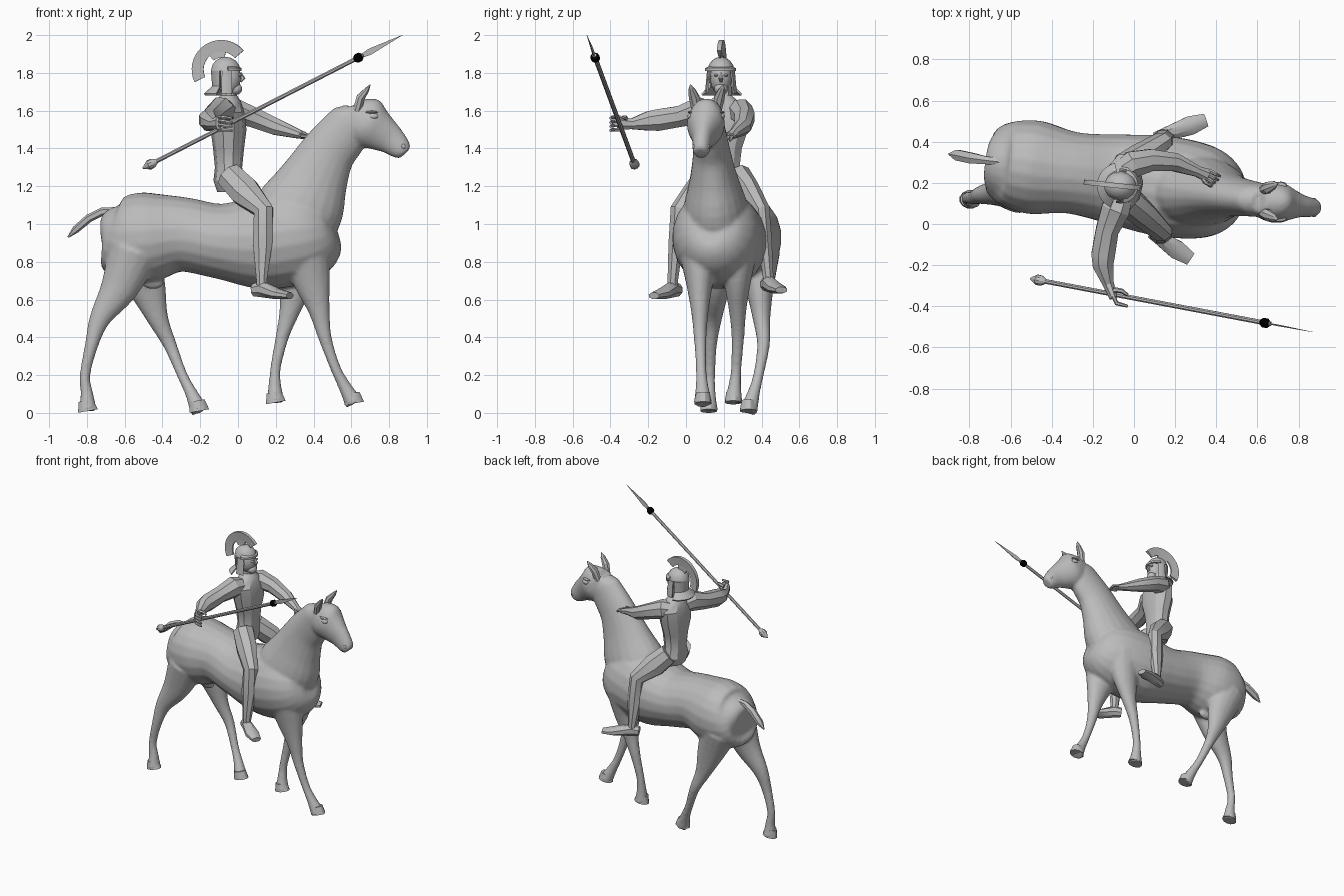
import bpy, bmesh
from math import sin, cos, pi, radians
from mathutils import Vector, Matrix

cube = bpy.data.objects.get("Cube")
if cube:
    bpy.data.objects.remove(cube)


def material(name, value):
    mat = bpy.data.materials.new(name)
    mat.use_nodes = True
    mat.diffuse_color = (value, value, value, 1)
    mat.node_tree.nodes["Principled BSDF"].inputs["Base Color"].default_value = mat.diffuse_color
    return mat


GREY, BLACK = material("stone grey", .5), material("black", 0)
X, Y, Z = Vector((1, 0, 0)), Vector((0, 1, 0)), Vector((0, 0, 1))
SIDES = (("right", -1), ("left", 1))


def spline(points, steps):
    """Catmull-Rom resampling of station tuples."""
    result = []
    last = len(points) - 1
    for i in range(last):
        before, start, end, after = (points[max(0, min(last, i + k))] for k in range(-1, 3))
        for step in range(steps):
            t = step / steps
            result.append([(2 * q + (r - p) * t + (2 * p - 5 * q + 4 * r - s) * t * t
                            + (3 * q - p - 3 * r + s) * t ** 3) / 2
                           for p, q, r, s in zip(before, start, end, after)])
    return result + [points[-1]]


def bridge(mesh, rings):
    count = len(rings[0])
    for ring, following in zip(rings, rings[1:]):
        for k in range(count):
            n = (k + 1) % count
            mesh.faces.new((ring[k], ring[n], following[n], following[k]))
    mesh.faces.new(rings[0])
    mesh.faces.new(rings[-1])


def tube(mesh, stations, sides=8, across=Y):
    """Loft ellipses; a station is x, y, z, half width along 'across', optional half depth."""
    stations = [tuple(s) if len(s) == 5 else (*s, s[-1]) for s in stations]
    rings = []
    for i, station in enumerate(stations):
        ahead, behind = stations[min(i + 1, len(stations) - 1)], stations[max(i - 1, 0)]
        along = (Vector(ahead[:3]) - Vector(behind[:3])).normalized()
        side = (across - across.dot(along) * along).normalized()
        depth = along.cross(side)
        angles = [2 * pi * (k + .5) / sides for k in range(sides)]
        rings.append([mesh.verts.new(Vector(station[:3]) + side * station[3] * cos(a)
                                     + depth * station[4] * sin(a)) for a in angles])
    bridge(mesh, rings)


def blob(mesh, place, size):
    bmesh.ops.create_uvsphere(mesh, u_segments=14, v_segments=8, radius=1,
                              matrix=Matrix.Translation(place) @ Matrix.Diagonal((*size, 1)))


def arc(mesh, section, start, end, matrix):
    """Sweep a closed (radius, height) section through part of a turn."""
    count = max(4, abs(end - start) // 9)
    angles = [radians(start + (end - start) * i / count) for i in range(count + 1)]
    bridge(mesh, [[mesh.verts.new(matrix @ Vector((r * cos(a), r * sin(a), h))) for r, h in section]
                  for a in angles])


def finish(name, mesh, mat=GREY):
    bmesh.ops.recalc_face_normals(mesh, faces=mesh.faces)
    data = bpy.data.meshes.new(name)
    mesh.to_mesh(data)
    mesh.free()
    data.materials.append(mat)
    part = bpy.data.objects.new(name, data)
    bpy.context.collection.objects.link(part)
    bpy.ops.object.select_all(action='DESELECT')
    part.select_set(True)
    bpy.context.view_layer.objects.active = part
    bpy.ops.object.shade_smooth_by_angle(angle=radians(30))
    return part


def loft(name, stations, sides=8, across=Y, mat=GREY):
    mesh = bmesh.new()
    tube(mesh, stations, sides, across)
    return finish(name, mesh, mat)


def spine(x):
    """The horse stands slightly turned, so its middle line slants."""
    return .205 - .145 * x


# Horse trunk, neck and head as x, z, half width, half depth
skin = bmesh.new()
trunk = [(-.715, .94, .09, .08), (-.69, .94, .15, .15), (-.62, .925, .205, .215), (-.48, .93, .23, .24),
         (-.3, .945, .2, .2), (-.1, .91, .22, .2), (.1, .905, .245, .25), (.28, .93, .24, .26),
         (.4, .95, .21, .23), (.48, .97, .15, .17), (.51, .98, .08, .1)]
neck = [(.24, .95, .19, .22), (.335, 1.09, .17, .23), (.41, 1.25, .125, .18), (.475, 1.375, .1, .148),
        (.555, 1.475, .088, .135), (.615, 1.55, .08, .12), (.64, 1.6, .06, .08)]
head = [(.6, 1.61, .065, .065), (.65, 1.565, .09, .13), (.7, 1.52, .1, .125), (.76, 1.48, .075, .1),
        (.81, 1.445, .055, .08), (.865, 1.395, .046, .058), (.885, 1.375, .035, .04)]
for part in (trunk, neck, head):
    tube(skin, spline([(x, spine(x), z, w, d) for x, z, w, d in part], 4), 20)
blob(skin, (-.45, .27, .69), (.06, .03, .035))

# Horse legs share heights and thickness; each has its own stride
HEIGHTS = (.85, .66, .5, .36, .2, .1, .01)
WIDTHS = (.12, .075, .047, .034, .028, .034, .05)
DEPTHS = (.14, .1, .057, .036, .028, .034, .05)


def horse_leg(label, stride, hip, knee, foot, lift):
    ys = [hip + (knee - hip) * i / 3 for i in range(3)] + [knee + (foot - knee) * i / 3 for i in range(4)]
    tube(skin, spline([(x, y, z + lift, w, d) for x, y, z, w, d in zip(stride, ys, HEIGHTS, WIDTHS, DEPTHS)], 4), 16)
    toe, bottom = stride[-1], HEIGHTS[-1] + lift
    loft("hoof_" + label, [(toe - .01, foot, bottom + .055, .038, .04), (toe, foot, bottom, .046, .055)], 12)


horse_leg("hind_right", (-.55, -.63, -.73, -.775, -.81, -.8, -.795), .17, .13, .12, 0)
horse_leg("hind_left", (-.55, -.48, -.425, -.36, -.295, -.245, -.205), .38, .41, .33, 0)
horse_leg("front_right", (.35, .39, .43, .46, .515, .565, .615), .07, .075, .09, .04)
horse_leg("front_left", (.33, .31, .275, .235, .2, .195, .2), .27, .275, .25, .045)

horse = finish("horse_body", skin)
fuse = horse.modifiers.new("fuse", 'REMESH')
fuse.mode = 'VOXEL'
fuse.voxel_size = .011
fuse.use_smooth_shade = True
soften = horse.modifiers.new("soften", 'SMOOTH')
soften.factor, soften.iterations = .5, 5

# Horse ears, eyes and nostrils
for label, side in SIDES:
    y = .11 + side * .055
    loft("horse_ear_" + label, [(.63, y, 1.6, .025), (.65, y + side * .012, 1.67, .03, .024),
                                (.682, y + side * .025, 1.71, .02, .014), (.7, y + side * .032, 1.738, .002)])
    mesh = bmesh.new()
    blob(mesh, (.715, .107 + side * .083, 1.57), (.028, .016, .017))
    blob(mesh, (.707, .107 + side * .079, 1.592), (.035, .018, .008))
    blob(mesh, (.875, .08 + side * .037, 1.41), (.012, .01, .014))
    finish("horse_eye_and_nostril_" + label, mesh)

loft("tail", [(-.64, .3, 1.07, .02), (-.72, .31, 1.065, .022), (-.79, .32, 1.03, .03, .022),
              (-.86, .335, .97, .03, .02), (-.9, .34, .93, .004)], 6)

# Rider torso from hips to neck as height, half width, half depth
loft("torso", [(-.05, .2, z, w, d) for z, w, d in (
    (1.17, .09, .06), (1.23, .115, .08), (1.3, .088, .072), (1.4, .1, .082), (1.5, .135, .095),
    (1.59, .145, .085), (1.65, .08, .065), (1.68, .045, .045), (1.75, .04, .04))], 10)


# Rider legs and feet
def rider_leg(label, hip, knee, ankle, toe):
    hip, knee, ankle, toe = map(Vector, (hip, knee, ankle, toe))
    calf = knee.lerp(ankle, .45)
    loft("leg_" + label, [(*hip, .075, .075), (*hip.lerp(knee, .45), .065, .085), (*knee, .047, .056),
                          (*calf, .042, .056), (*ankle, .03), (*(ankle - Z * .05), .03)])
    forward = toe - ankle
    forward.z = 0
    forward.normalize()
    floor = Vector((ankle.x, ankle.y, toe.z))
    loft("foot_" + label, [(*(floor - forward * .05 + Z * .045), .03, .035), (*(floor + Z * .05), .035, .045),
                           (*(toe - forward * .08 + Z * .025), .05, .03), (*(toe + Z * .015), .035, .018)],
         across=Z.cross(forward))


rider_leg("right", (-.045, .13, 1.255), (.135, -.04, 1.07), (.125, -.07, .7), (.275, -.17, .605))
rider_leg("left", (-.045, .27, 1.255), (.135, .4, 1.07), (.15, .435, .72), (.35, .505, .635))

# Rider arms
loft("arm_right", [(-.06, .14, 1.59, .06), (-.09, .07, 1.6, .075), (-.13, -.03, 1.57, .06),
                   (-.15, -.15, 1.55, .062), (-.15, -.2, 1.545, .055), (-.125, -.29, 1.53, .03),
                   (-.1, -.36, 1.535, .02, .04)], across=X)
loft("arm_left", [(-.06, .25, 1.59, .06), (-.01, .29, 1.595, .07), (.08, .31, 1.565, .058), (.2, .3, 1.515, .048),
                  (.31, .255, 1.48, .028), (.36, .235, 1.465, .035, .018)])

# Hands: fingers spread from a rule, plus thumbs
right, left = bmesh.new(), bmesh.new()
for k in range(4):
    z, spread = 1.5 + k * .022, (k - 1.5) * .018
    tube(right, [(-.1, -.35, z, .011), (-.085, -.385, z, .011), (-.03, -.4, z - .006, .007)], 6, Z)
    x, y = .35 + spread / 2, .235 + spread
    tube(left, [(x, y, 1.465, .01), (x + .035, y - .02, 1.462, .01), (x + .055, y - .03, 1.44, .006)], 6)
tube(right, [(-.1, -.32, 1.56, .014), (-.06, -.325, 1.565, .012), (-.03, -.345, 1.56, .007)], 6, Z)
tube(left, [(.32, .24, 1.475, .012), (.35, .2, 1.48, .01), (.375, .185, 1.47, .006)], 6, Z)
finish("fingers_right", right)
finish("fingers_left", left)

# Rider head with beard, nose, ears and eyes
FACE = .185
mesh = bmesh.new()
blob(mesh, (-.05, FACE, 1.775), (.067, .058, .09))
blob(mesh, (-.012, FACE, 1.715), (.035, .036, .032))
tube(mesh, [(.01, FACE, 1.8, .008), (.026, FACE, 1.77, .014), (.012, FACE, 1.755, .008)], 6)
for label, side in SIDES:
    blob(mesh, (-.05, FACE + side * .062, 1.77), (.016, .01, .024))
    blob(mesh, (.01, FACE + side * .026, 1.787), (.01, .012, .007))
finish("rider_head", mesh)

# Helmet dome, brow band, neck guard, cheek plates and crest
turn = Matrix.Translation((-.065, FACE, 1.81)) @ Matrix.Rotation(radians(-6), 4, 'Z')
upright = turn @ Matrix.Translation((-.024, 0, .008)) @ Matrix.Rotation(pi / 2, 4, 'X')
mesh = bmesh.new()
blob(mesh, turn.translation, (.08, .071, .075))
bmesh.ops.bisect_plane(mesh, geom=mesh.verts[:] + mesh.edges[:] + mesh.faces[:],
                       plane_co=turn.translation, plane_no=-Z, clear_outer=True)
finish("helmet_dome", mesh)
mesh = bmesh.new()
arc(mesh, [(.065, 0), (.085, 0), (.085, .015), (.065, .025)], -75, 75, turn)
arc(mesh, [(.062, 0), (.078, 0), (.072, -.08), (.115, -.12), (.11, -.13), (.062, -.085)], 110, 250, turn)
for label, side in SIDES:
    arc(mesh, [(.064, 0), (.074, 0), (.085, -.12), (.075, -.12)], side * 60, side * 100, turn)
finish("helmet_guards", mesh)
mesh = bmesh.new()
arc(mesh, [(.094, -.006), (.156, -.012), (.156, .012), (.094, .006)], 40, 205, upright)
arc(mesh, [(.062, -.006), (.096, -.006), (.096, .006), (.062, .006)], 75, 130, upright)
finish("helmet_crest", mesh)

# Spear
butt, tip = Vector((-.505, -.265, 1.295)), Vector((.87, -.525, 2))


def spear(name, stations, sides, mat=GREY):
    loft(name, [(*butt.lerp(tip, t), *size) for t, *size in stations], sides, Y, mat)


spear("spear_shaft", [(.04, .012), (.85, .012)], 8)
spear("spear_butt", [(0, .003), (.025, .027), (.04, .025), (.055, .012)], 10)
spear("spear_collar", [(.815, .013), (.823, .024), (.838, .024), (.846, .013)], 10, BLACK)
spear("spear_head", [(.84, .004, .012), (.875, .004, .024), (1, .001)], 4)
